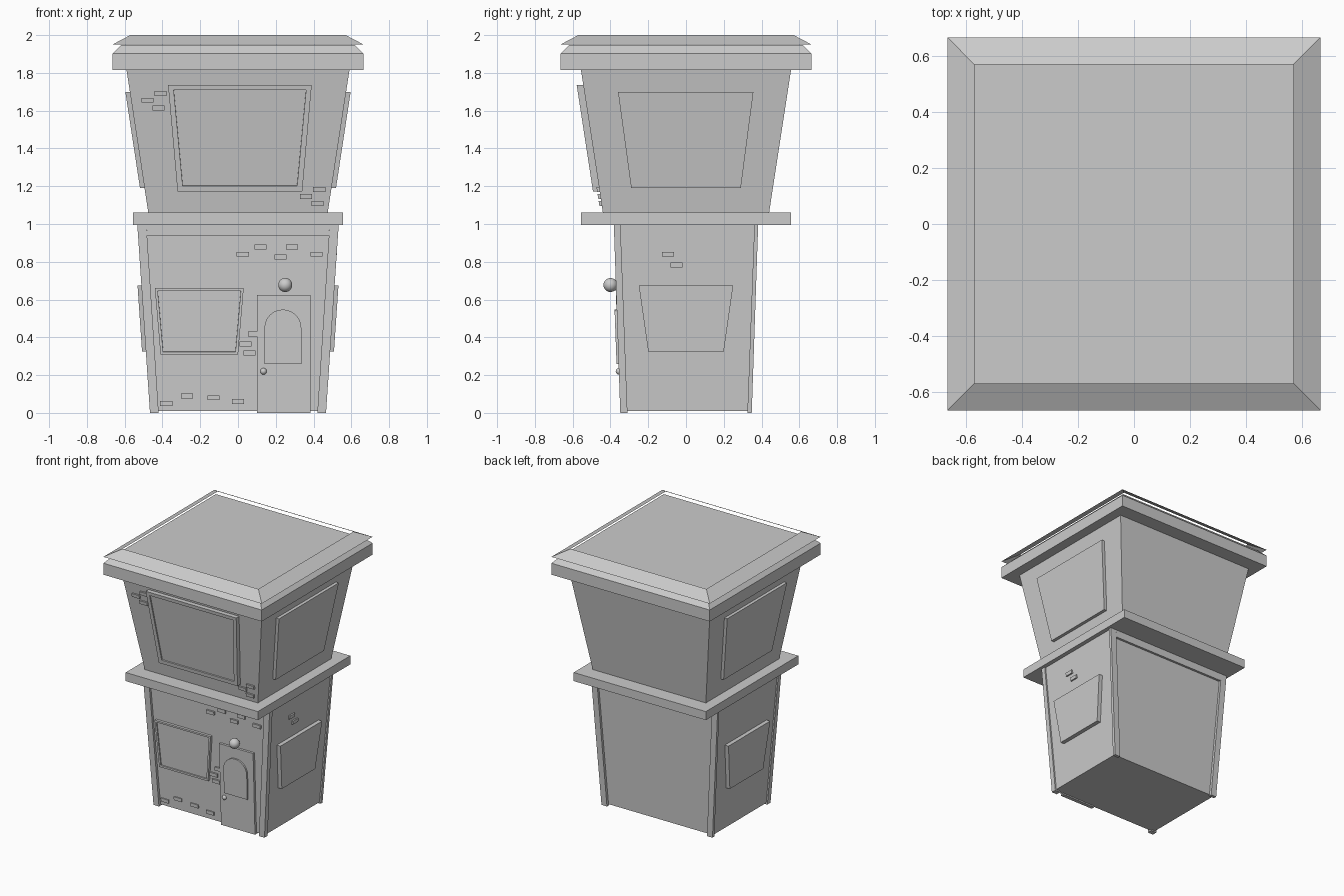
import bpy, bmesh, math
from mathutils import Vector

cube = bpy.data.objects.get("Cube")
if cube:
    bpy.data.objects.remove(cube, do_unlink=True)

stone = bpy.data.materials.new("grey stone")
stone.use_nodes = True
COLOUR = (0.6, 0.6, 0.6, 1)
stone.diffuse_color = COLOUR
stone.node_tree.nodes["Principled BSDF"].inputs["Base Color"].default_value = COLOUR


def finish(name, bm):
    mesh = bpy.data.meshes.new(name)
    bm.to_mesh(mesh)
    bm.free()
    mesh.materials.append(stone)
    obj = bpy.data.objects.new(name, mesh)
    bpy.context.collection.objects.link(obj)
    return obj


def loft(lower, upper, capped=True):
    """Join two rings with the same number of points, closed or as an open band."""
    bm = bmesh.new()
    a = [bm.verts.new(p) for p in lower]
    b = [bm.verts.new(p) for p in upper]
    for i in range(len(a)):
        j = (i + 1) % len(a)
        bm.faces.new((a[i], a[j], b[j], b[i]))
    cap = None
    if capped:
        bm.faces.new(a)
        cap = bm.faces.new(b)
        bmesh.ops.recalc_face_normals(bm, faces=bm.faces)
    return bm, cap


def ring(x0, x1, y0, y1, z):
    return [(x0, y0, z), (x1, y0, z), (x1, y1, z), (x0, y1, z)]


def tapered(name, z0, x0, y0, z1, x1, y1, capped=True):
    bm, _ = loft(ring(-x0, x0, -y0, y0, z0), ring(-x1, x1, -y1, y1, z1), capped)
    finish(name, bm)


# Sloping walls: distance from centre at z = 0, and outward lean per unit height
FRONT_LOW, FRONT_HIGH = ("front", 0.328, 0.037), ("front", 0.278, 0.153)
RIGHT_LOW, RIGHT_HIGH = ("right", 0.455, 0.068), ("right", 0.313, 0.152)
LEFT_LOW, LEFT_HIGH = ("left", 0.455, 0.068), ("left", 0.313, 0.152)


def on_wall(wall, u, z, out):
    side, base, lean = wall
    d = base + lean * z + out
    return {"front": (u, -d, z), "right": (d, u, z), "left": (-d, u, z)}[side]


def plate(name, wall, outline, thick, frame=0):
    """Flat outline raised from a wall, with an optional sunken centre."""
    bm, cap = loft([on_wall(wall, u, z, -0.01) for u, z in outline],
                   [on_wall(wall, u, z, thick) for u, z in outline])
    if frame:
        bmesh.ops.inset_region(bm, faces=[cap], thickness=frame)
        bmesh.ops.inset_region(bm, faces=[cap], thickness=0.001, depth=-0.008)
    finish(name, bm)


def trapezoid(left0, right0, z0, left1, right1, z1):
    return [(left0, z0), (right0, z0), (right1, z1), (left1, z1)]


# Main masses
tapered("lower_walls", 0.01, 0.456, 0.328, 0.995, 0.523, 0.365)
tapered("middle_ledge", 0.995, 0.555, 0.555, 1.06, 0.555, 0.555)
tapered("upper_walls", 1.06, 0.475, 0.44, 1.815, 0.59, 0.556)
tapered("cornice", 1.815, 0.665, 0.665, 1.902, 0.665, 0.665)
tapered("roof_cap", 1.902, 0.665, 0.665, 1.947, 0.62, 0.62)
tapered("roof_rim", 1.95, 0.665, 0.665, 2.0, 0.57, 0.57, capped=False)

# Corner posts and the beams joining them on front and back
for sy, depth, inner0, inner1 in ((-1, "front", 0.31, 0.347), (1, "back", 0.325, 0.362)):
    for sx, side in ((-1, "left"), (1, "right")):
        bm, _ = loft(ring(sx * 0.42, sx * 0.466, sy * inner0, sy * 0.348, 0),
                     ring(sx * 0.485, sx * 0.533, sy * inner1, sy * 0.382, 0.995))
        finish(f"{depth}_{side}_post", bm)
    bm, _ = loft(ring(-0.481, 0.481, sy * 0.34, sy * 0.38, 0.94),
                 ring(-0.485, 0.485, sy * 0.34, sy * 0.382, 0.995))
    finish(f"{depth}_beam", bm)

# Windows
plate("upper_front_window", FRONT_HIGH,
      trapezoid(-0.32, 0.34, 1.172, -0.37, 0.39, 1.735), 0.035, 0.04)
plate("lower_front_window", FRONT_LOW,
      trapezoid(-0.41, 0, 0.308, -0.44, 0.03, 0.66), 0.02, 0.02)
for side, low, high in (("right", RIGHT_LOW, RIGHT_HIGH), ("left", LEFT_LOW, LEFT_HIGH)):
    plate(f"upper_{side}_window", high,
          trapezoid(-0.29, 0.29, 1.19, -0.36, 0.357, 1.7), 0.025)
    plate(f"lower_{side}_window", low,
          trapezoid(-0.2, 0.2, 0.325, -0.25, 0.25, 0.675), 0.031)

# Door with a raised arched panel
plate("door", FRONT_LOW, trapezoid(0.1, 0.385, 0, 0.1, 0.385, 0.625), 0.018)
arch = [(0.14, 0.26), (0.335, 0.26)]
for i in range(13):
    a = math.pi * i / 12
    arch.append((0.2375 + 0.0975 * math.cos(a), 0.45 + 0.0975 * math.sin(a)))
plate("door_arch_panel", FRONT_LOW, arch, 0.03)


# Scattered bricks
def bricks(name, wall, centres, thick):
    for n, (u, z) in enumerate(centres):
        plate(f"{name}_{n + 1}", wall,
              trapezoid(u - 0.032, u + 0.032, z - 0.013,
                        u - 0.032, u + 0.032, z + 0.013), thick)


bricks("top_brick", FRONT_LOW, [(0.025, 0.84), (0.12, 0.878), (0.225, 0.825),
                                (0.285, 0.878), (0.415, 0.84)], 0.013)
bricks("door_brick", FRONT_LOW, [(0.085, 0.417), (0.04, 0.365), (0.06, 0.318)], 0.013)
bricks("base_brick", FRONT_LOW, [(-0.38, 0.05), (-0.27, 0.09),
                                 (-0.13, 0.08), (0, 0.06)], 0.008)
bricks("upper_brick", FRONT_HIGH, [(-0.41, 1.69), (-0.48, 1.655), (-0.42, 1.615),
                                   (0.36, 1.145), (0.43, 1.182), (0.42, 1.108)], 0.013)
bricks("side_brick", RIGHT_LOW, [(-0.05, 0.783), (-0.095, 0.84)], 0.011)


# Lamp and door knob
def ball(name, radius, place):
    bm = bmesh.new()
    bmesh.ops.create_uvsphere(bm, u_segments=24, v_segments=16, radius=radius)
    bmesh.ops.translate(bm, verts=bm.verts, vec=Vector(place))
    for f in bm.faces:
        f.smooth = True
    finish(name, bm)


ball("lamp", 0.037, (0.25, -0.4, 0.677))
ball("door_knob", 0.017, (0.135, -0.355, 0.22))
